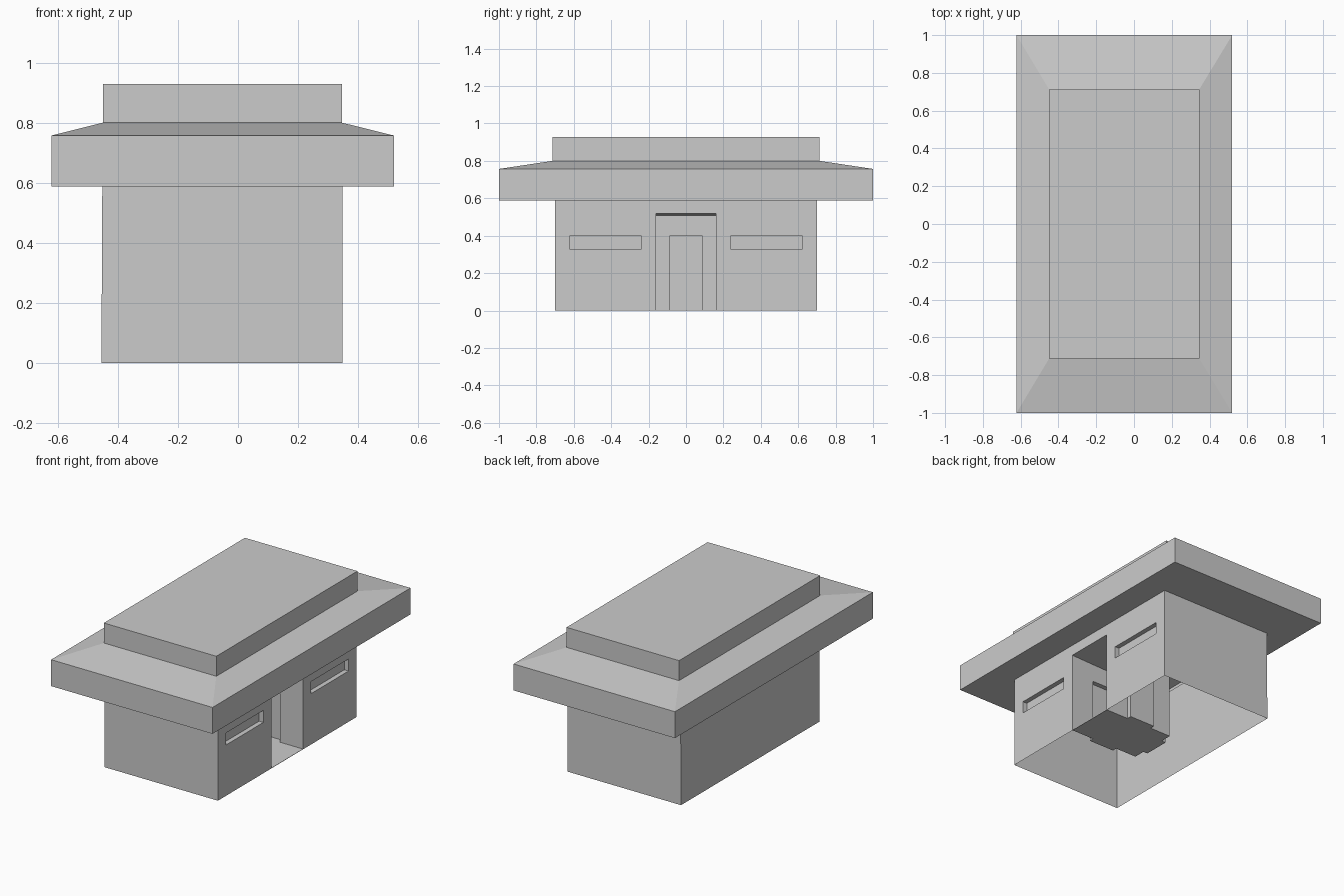
import bpy, bmesh

if "Cube" in bpy.data.objects:
    bpy.data.objects.remove(bpy.data.objects["Cube"])


def loft(name, rings):
    """Closed solid from stacked rectangles (x0, x1, y_half, z)."""
    bm = bmesh.new()
    loops = []
    for x0, x1, y, z in rings:
        loops.append([bm.verts.new(c) for c in
                      ((x0, -y, z), (x1, -y, z), (x1, y, z), (x0, y, z))])
    for a, b in zip(loops, loops[1:]):
        for i in range(4):
            j = (i + 1) % 4
            bm.faces.new((a[i], a[j], b[j], b[i]))
    bm.faces.new(loops[0][::-1])
    bm.faces.new(loops[-1])
    bmesh.ops.recalc_face_normals(bm, faces=bm.faces)
    mesh = bpy.data.meshes.new(name)
    bm.to_mesh(mesh)
    bm.free()
    obj = bpy.data.objects.new(name, mesh)
    bpy.context.collection.objects.link(obj)
    return obj


def cutter(name, x, y, z, back_top=None):
    """Box cutter; back_top lowers the rear edge of its top."""
    obj = loft(name, [(x[0], x[1], 1, z[0]), (x[0], x[1], 1, z[1])])
    for v in obj.data.vertices:
        v.co.y = y[0] if v.co.y < 0 else y[1]
        if back_top and v.co.z > z[0] + 0.01 and v.co.x < x[0] + 0.01:
            v.co.z = back_top
    obj.hide_render = True
    return obj


# Walls, overhanging eave, sloped roof and raised top as one shell
WALL = 0.348
building = loft("building_shell", [
    (-0.455, WALL, 0.70, 0.0),
    (-0.452, WALL, 0.70, 0.588),
    (-0.622, 0.52, 1.0, 0.588),
    (-0.622, 0.52, 1.0, 0.757),
    (-0.45, 0.346, 0.713, 0.80),
    (-0.45, 0.346, 0.713, 0.928),
])

# Entrance hall with slightly sloping ceiling, three doors, two windows
FLOOR, BACK, D = 0.002, -0.145, 0.03
cutters = [
    cutter("hall_cutter", (BACK, WALL + 0.001), (-0.16, 0.16), (FLOOR, 0.52), 0.505),
    cutter("back_door_cutter", (BACK - D, BACK + D), (-0.085, 0.085), (FLOOR, 0.40)),
    cutter("side_door_cutter", (0.005, 0.185), (-0.16 - D, 0.16 + D), (FLOOR, 0.40)),
]
for s in (-1, 1):
    cutters.append(cutter("window_cutter", (WALL - D, WALL + D),
                          sorted((s * 0.24, s * 0.62)), (0.325, 0.402)))

for c in cutters:
    mod = building.modifiers.new("cut", 'BOOLEAN')
    mod.operation = 'DIFFERENCE'
    mod.solver = 'EXACT'
    mod.object = c
deps = bpy.context.evaluated_depsgraph_get()
result = bpy.data.meshes.new_from_object(building.evaluated_get(deps))
building.modifiers.clear()
building.data = result
for c in cutters:
    bpy.data.objects.remove(c)

# The underside is open apart from the hall floor
bm = bmesh.new()
bm.from_mesh(result)
bottom = [f for f in bm.faces if all(v.co.z < 0.001 for v in f.verts)]
bmesh.ops.delete(bm, geom=bottom, context='FACES')
bm.to_mesh(result)
bm.free()
